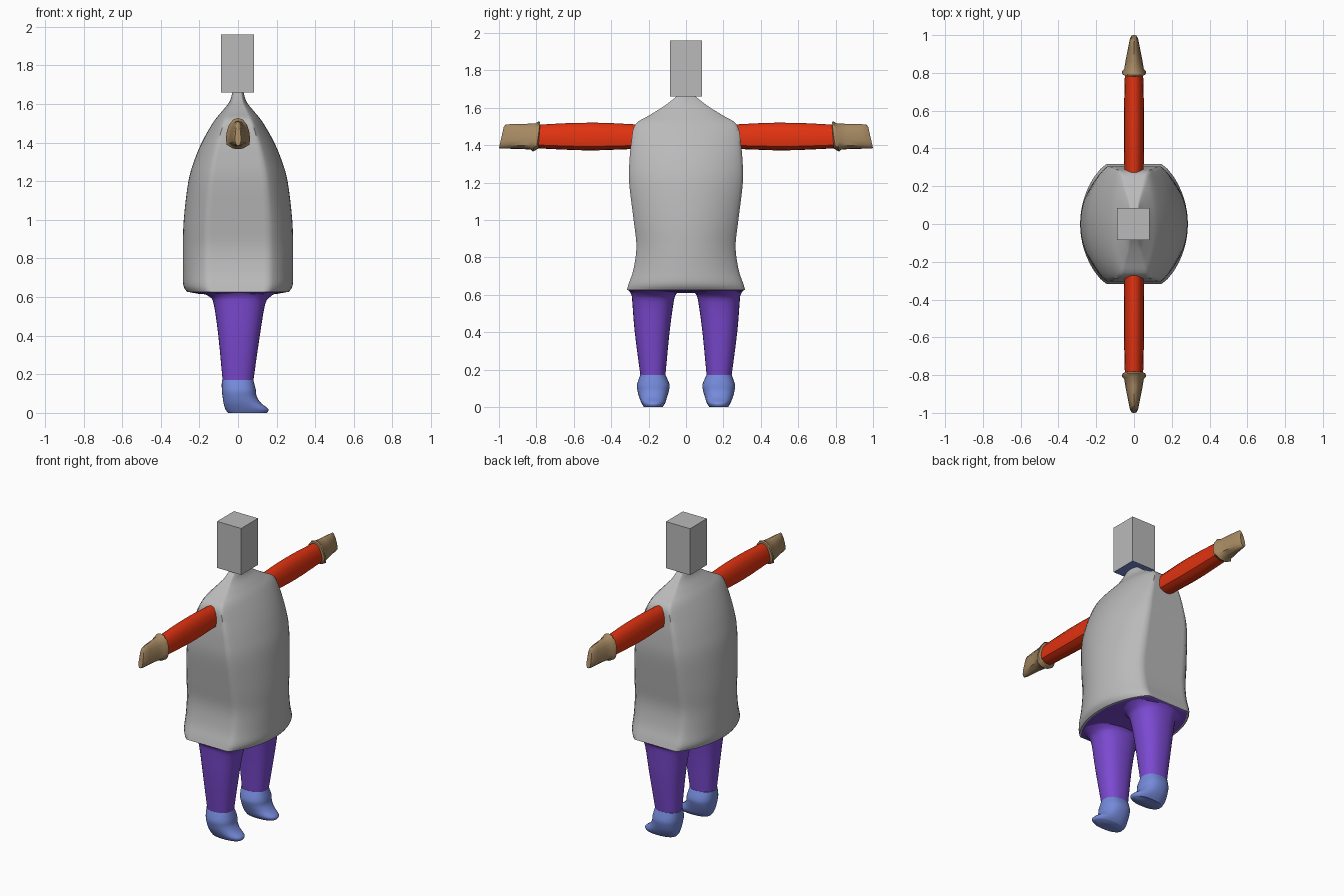
import bpy, bmesh, math

if "Cube" in bpy.data.objects:
    bpy.data.objects.remove(bpy.data.objects["Cube"])


def material(name, srgb):
    m = bpy.data.materials.new(name)
    lin = [((c / 255 + 0.055) / 1.055) ** 2.4 for c in srgb]
    m.diffuse_color = (*lin, 1)
    m.use_nodes = True
    m.node_tree.nodes["Principled BSDF"].inputs["Base Color"].default_value = m.diffuse_color
    return m


GREY = material("light grey", (186, 186, 186))
RED = material("red", (224, 50, 16))
TAN = material("tan", (166, 137, 98))
BLUE = material("soft blue", (117, 138, 218))
PURPLE = material("purple", (124, 74, 210))


def loft(name, rings, mat, angle=40):
    """Skin a list of equal-length point rings and cap both ends."""
    bm = bmesh.new()
    vs = [[bm.verts.new(p) for p in r] for r in rings]
    n = len(rings[0])
    for a, b in zip(vs, vs[1:]):
        for i in range(n):
            j = (i + 1) % n
            bm.faces.new((a[i], a[j], b[j], b[i]))
    bm.faces.new(vs[0])
    bm.faces.new(vs[-1])
    bmesh.ops.recalc_face_normals(bm, faces=bm.faces)
    me = bpy.data.meshes.new(name)
    bm.to_mesh(me)
    bm.free()
    me.materials.append(mat)
    ob = bpy.data.objects.new(name, me)
    bpy.context.collection.objects.link(ob)
    bpy.ops.object.select_all(action='DESELECT')
    ob.select_set(True)
    bpy.context.view_layer.objects.active = ob
    bpy.ops.object.shade_smooth_by_angle(angle=math.radians(angle))
    return ob


def smooth_rows(rows, steps=4):
    """Catmull-Rom interpolation of section rows."""
    out = []
    for i in range(len(rows) - 1):
        q = [rows[max(i - 1, 0)], rows[i], rows[i + 1], rows[min(i + 2, len(rows) - 1)]]
        for s in range(steps):
            t = s / steps
            out.append([0.5 * (2 * b + (c - a) * t + (2 * a - 5 * b + 4 * c - d) * t * t
                               + (3 * b - a - 3 * c + d) * t ** 3) for a, b, c, d in zip(*q)])
    return out + [list(rows[-1])]


def barrel(z, a, b, n=64):
    """Ellipse with softly flattened +y and -y sides."""
    pts = []
    for i in range(n):
        t = 2 * math.pi * i / n
        y = max(-1, min(1, 1.22 * math.sin(t)))
        pts.append((a * math.cos(t), b * y, z))
    return pts


def oval(z, x0, x1, y0, y1, n=32):
    pts = []
    for i in range(n):
        t = 2 * math.pi * i / n
        c, s = math.cos(t), math.sin(t)
        c, s = (math.copysign(abs(v) ** 0.85, v) for v in (c, s))
        pts.append(((x0 + x1) / 2 + (x1 - x0) / 2 * c, (y0 + y1) / 2 + (y1 - y0) / 2 * s, z))
    return pts


# Torso: z, half depth in x, half width in y
torso = [(0.625, 0.262, 0.317), (0.66, 0.283, 0.306), (0.74, 0.285, 0.28), (0.86, 0.285, 0.265),
         (1.0, 0.281, 0.28), (1.2, 0.257, 0.304), (1.32, 0.222, 0.302), (1.42, 0.178, 0.292),
         (1.51, 0.125, 0.272), (1.56, 0.085, 0.195), (1.61, 0.045, 0.115), (1.665, 0.028, 0.045)]
loft("torso", [barrel(*r) for r in smooth_rows(torso)], GREY, 50)

# Hips: shallow underside closing the hem
hips = [(0.627, 0.26, 0.315), (0.616, 0.20, 0.295), (0.61, 0.10, 0.24)]
loft("hips", [barrel(*r) for r in hips], PURPLE, 60)

# Head block with a blue underside
bpy.ops.mesh.primitive_cube_add(size=1, location=(-0.003, 0, 1.81))
head = bpy.context.object
head.name = "head"
head.scale = (0.172, 0.172, 0.30)
bpy.ops.object.transform_apply(location=True, rotation=False, scale=True)
head.data.materials.append(GREY)
head.data.materials.append(BLUE)
for f in head.data.polygons:
    f.material_index = 1 if f.normal.z < -0.5 else 0

# Legs and feet: z, x range, y range (outward positive)
leg = [(0.622, -0.19, 0.20, 0.03, 0.305), (0.60, -0.145, 0.165, 0.055, 0.292),
       (0.56, -0.125, 0.14, 0.066, 0.287), (0.40, -0.102, 0.113, 0.088, 0.274),
       (0.17, -0.08, 0.08, 0.11, 0.244)]
foot = [(0.17, -0.084, 0.08, 0.109, 0.245), (0.12, -0.084, 0.092, 0.088, 0.262),
        (0.085, -0.08, 0.097, 0.092, 0.259), (0.05, -0.075, 0.12, 0.102, 0.25),
        (0.02, -0.066, 0.158, 0.112, 0.237), (0.0, -0.052, 0.15, 0.125, 0.225)]


# Arm section: rounded top, widest low, flat underside
def teardrop(y, w, z0, z1, lean=0.0):
    shape = [(0, 1), (0.4, 0.95), (0.75, 0.77), (0.93, 0.55), (1, 0.32), (0.93, 0.14), (0.4, 0.02)]
    full = shape + [(0, 0)] + [(-x, z) for x, z in shape[:0:-1]]
    return [(w * x, y - lean * z, z0 + (z1 - z0) * z) for x, z in full]


arm = [(0.22, 0.05, 1.382, 1.508), (0.40, 0.053, 1.375, 1.518), (0.52, 0.054, 1.372, 1.52),
       (0.65, 0.052, 1.376, 1.517), (0.81, 0.048, 1.384, 1.508)]
hand = [(0.79, 0.05, 1.382, 1.512, 0.01), (0.80, 0.062, 1.376, 1.522, 0.02),
        (0.818, 0.063, 1.366, 1.528, 0.03), (0.83, 0.052, 1.376, 1.516, 0.025),
        (0.88, 0.043, 1.38, 1.514, 0.02), (0.95, 0.029, 1.381, 1.513, 0.02),
        (0.985, 0.022, 1.381, 1.51, 0.02), (1.0, 0.015, 1.384, 1.495, 0.025)]

for side, s in (("left", 1), ("right", -1)):
    mirror = lambda ring: [(x, s * y, z) for x, y, z in ring]
    loft(side + "_leg", [mirror(oval(*r)) for r in smooth_rows(leg, 3)], PURPLE, 60)
    loft(side + "_foot", [mirror(oval(*r)) for r in smooth_rows(foot, 3)], BLUE, 55)
    loft(side + "_arm", [mirror(teardrop(*r)) for r in smooth_rows(arm, 2)], RED, 45)
    loft(side + "_hand", [mirror(teardrop(*r)) for r in hand], TAN, 45)
